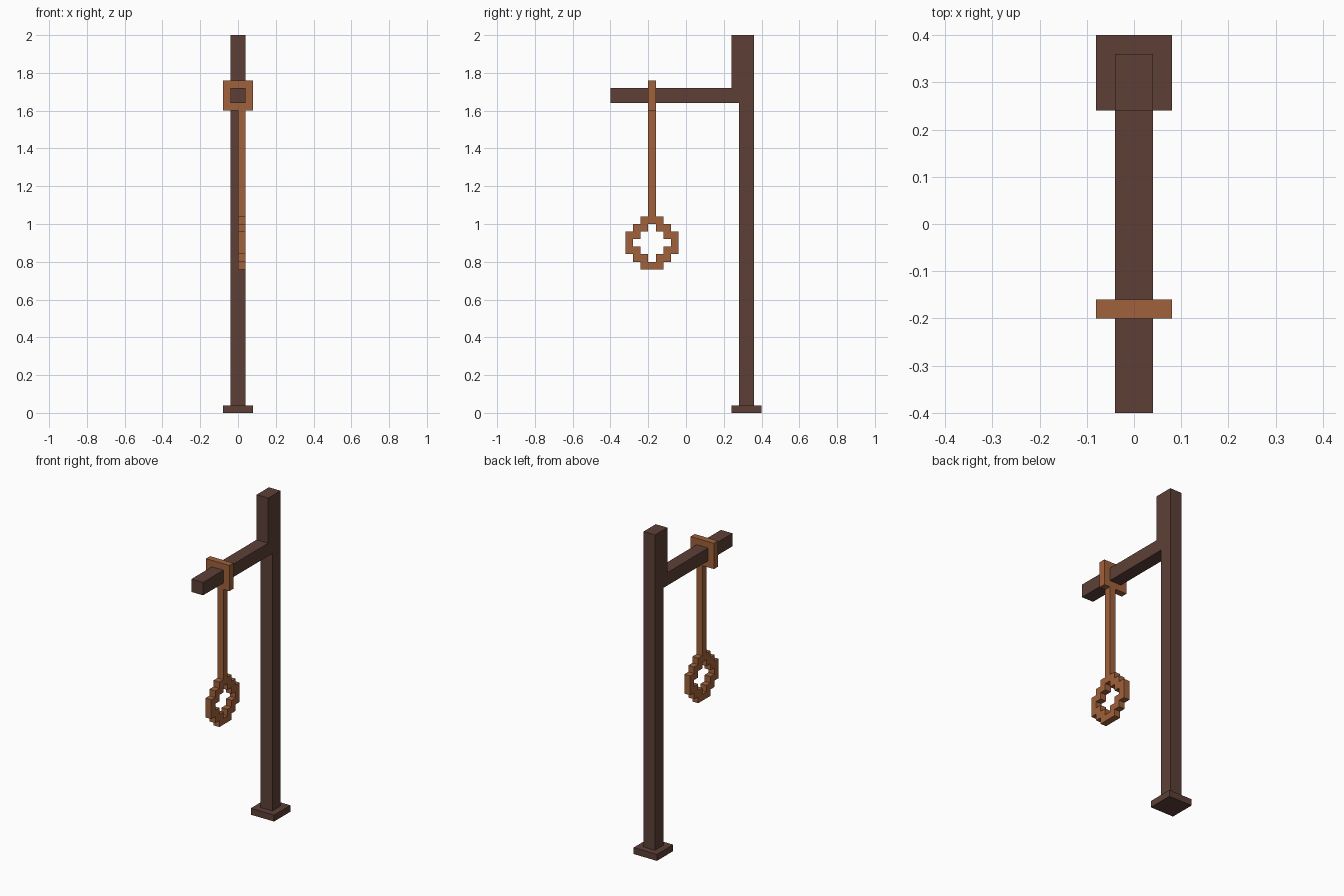
import bpy, bmesh, math
from mathutils import Vector

if "Cube" in bpy.data.objects:
    bpy.data.objects.remove(bpy.data.objects["Cube"])

U = 0.04  # block size


def material(name, rgb):
    m = bpy.data.materials.new(name)
    m.diffuse_color = (*rgb, 1)
    m.use_nodes = True
    m.node_tree.nodes["Principled BSDF"].inputs["Base Color"].default_value = m.diffuse_color
    return m


wood = material("dark wood", (0.109, 0.051, 0.038))
rope = material("brown rope", (0.352, 0.120, 0.045))


def finish(name, bm, mat):
    bmesh.ops.recalc_face_normals(bm, faces=bm.faces)
    me = bpy.data.meshes.new(name)
    bm.to_mesh(me)
    bm.free()
    me.materials.append(mat)
    ob = bpy.data.objects.new(name, me)
    bpy.context.collection.objects.link(ob)
    return ob


def box(name, lo, hi, mat):
    lo, hi = Vector(lo), Vector(hi)
    bm = bmesh.new()
    bmesh.ops.create_cube(bm, size=1)
    for v in bm.verts:
        v.co = (lo + hi) / 2 + v.co * (hi - lo)
    return finish(name, bm, mat)


def block_plate(name, rows, origin, axes, depth, mat):
    """Extrude a block pattern ('#' = filled), rows from the top down."""
    a, b = Vector(axes[0]) * U, Vector(axes[1]) * U
    bm = bmesh.new()
    for r, row in enumerate(reversed(rows)):
        for c, ch in enumerate(row):
            if ch == "#":
                o = Vector(origin) + a * c + b * r
                bm.faces.new([bm.verts.new(p) for p in (o, o + a, o + a + b, o + b)])
    bmesh.ops.remove_doubles(bm, verts=bm.verts, dist=1e-4)
    ext = bmesh.ops.extrude_face_region(bm, geom=bm.faces[:], use_keep_orig=True)
    moved = [g for g in ext["geom"] if isinstance(g, bmesh.types.BMVert)]
    bmesh.ops.translate(bm, verts=moved, vec=depth)
    bmesh.ops.recalc_face_normals(bm, faces=bm.faces)
    bmesh.ops.dissolve_limit(bm, angle_limit=0.01, verts=bm.verts, edges=bm.edges)
    return finish(name, bm, mat)


# Foot plate
box("foot_plate", (-0.08, 0.24, 0), (0.08, 0.40, 0.04), wood)

# Post, thicker above the arm, with the arm reaching forward (one side profile)
bm = bmesh.new()
profile = [(0.28, 0.04), (0.36, 0.04), (0.36, 2.0), (0.24, 2.0),
           (0.24, 1.72), (-0.40, 1.72), (-0.40, 1.64), (0.28, 1.64)]
face = bm.faces.new([bm.verts.new((-0.04, y, z)) for y, z in profile])
ext = bmesh.ops.extrude_face_region(bm, geom=[face], use_keep_orig=True)
bmesh.ops.translate(bm, vec=(0.08, 0, 0),
                    verts=[g for g in ext["geom"] if isinstance(g, bmesh.types.BMVert)])
finish("post_and_arm", bm, wood)

# Rope wrapped round the arm
block_plate("rope_wrap", ["####", "#..#", "#..#", "####"],
            (-0.08, -0.20, 1.60), ((1, 0, 0), (0, 0, 1)), (0, U, 0), rope)

# Hanging rope
box("hanging_rope", (0, -0.20, 1.04), (U, -0.16, 1.60), rope)

# Rope loop
block_plate("rope_loop",
            ["..###..", ".##.##.", "##...##", "#.....#", "##...##", ".##.##.", "..###.."],
            (0, -0.32, 0.76), ((0, 1, 0), (0, 0, 1)), (U, 0, 0), rope)
